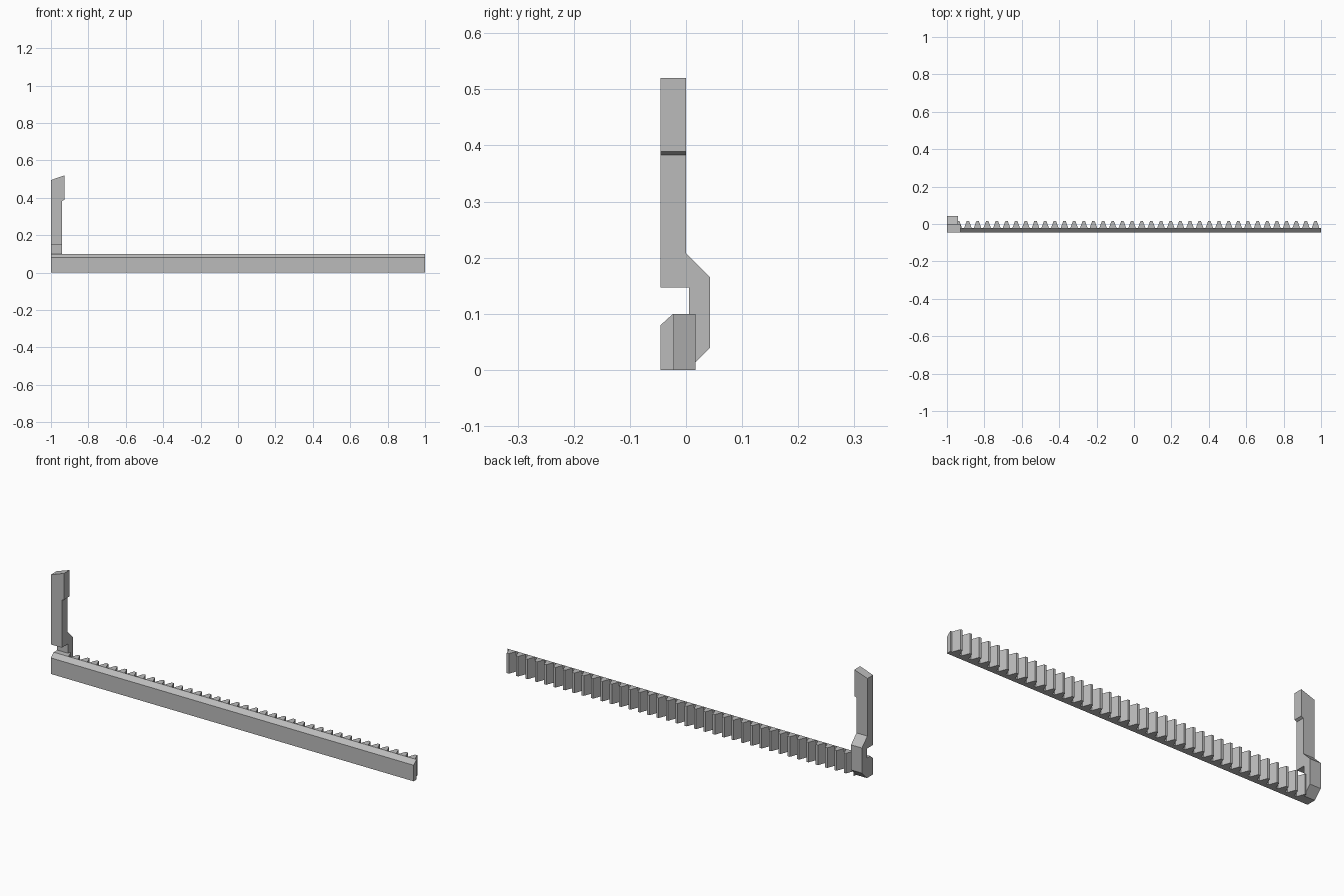
import bpy, bmesh
from mathutils import Vector

default = bpy.data.objects.get("Cube")
if default:
    bpy.data.objects.remove(default, do_unlink=True)

GREY = (0.5, 0.5, 0.5, 1)
mat = bpy.data.materials.new("plain grey")
mat.use_nodes = True
mat.diffuse_color = GREY
mat.node_tree.nodes["Principled BSDF"].inputs["Base Color"].default_value = GREY


def prism(name, outline, place, start, end, cut=None):
    """Extrude a 2D outline; place(a, b, t) maps it into space."""
    bm = bmesh.new()
    face = bm.faces.new([bm.verts.new(place(a, b, start)) for a, b in outline])
    new = bmesh.ops.extrude_face_region(bm, geom=[face])["geom"]
    shift = Vector(place(0, 0, end)) - Vector(place(0, 0, start))
    bmesh.ops.translate(bm, vec=shift,
                        verts=[v for v in new if isinstance(v, bmesh.types.BMVert)])
    if cut:
        geom = bm.verts[:] + bm.edges[:] + bm.faces[:]
        res = bmesh.ops.bisect_plane(bm, geom=geom, plane_co=cut[0],
                                     plane_no=cut[1], clear_outer=True)
        edges = [g for g in res["geom_cut"] if isinstance(g, bmesh.types.BMEdge)]
        bmesh.ops.holes_fill(bm, edges=edges)
    bmesh.ops.recalc_face_normals(bm, faces=bm.faces)
    mesh = bpy.data.meshes.new(name)
    bm.to_mesh(mesh)
    bm.free()
    mesh.materials.append(mat)
    obj = bpy.data.objects.new(name, mesh)
    bpy.context.collection.objects.link(obj)
    return obj


FRONT, ROOT, TIP = -0.045, -0.021, 0.017
LEFT, ARM = -1.0, -0.94
PITCH, TEETH = 0.05163, 36
TOP = 0.1

# Toothed bar: half tooth against the arm, then full teeth, front top edge bevelled
rack = [(ARM, FRONT), (ARM, TIP), (ARM + 0.006, TIP), (ARM + 0.02, ROOT)]
for i in range(TEETH + 1):
    x = -0.888 + i * PITCH
    rack += [(x - 0.02, ROOT), (x - 0.006, TIP), (x + 0.006, TIP), (x + 0.02, ROOT)]
rack += [(1, ROOT), (1, FRONT)]
prism("toothed_bar", rack, lambda x, y, z: (x, y, z), 0, TOP,
      cut=((0, FRONT, 0.08), (0, -0.02, 0.022)))

# Bent arm that joins the bar end and rises behind a notch
arm = [(FRONT, 0), (FRONT, 0.08), (-0.023, TOP), (0.005, TOP), (0.005, 0.147),
       (FRONT, 0.147), (FRONT, 0.383), (0, 0.383), (0, 0.208),
       (0.043, 0.165), (0.043, 0.04), (0.003, 0)]
prism("bent_arm", arm, lambda y, z, x: (x, y, z), LEFT, ARM)

# Thicker head with slanted top and small sloped lip
head = [(LEFT, 0.383), (ARM, 0.383), (-0.928, 0.389), (-0.928, 0.52), (LEFT, 0.495)]
prism("arm_head", head, lambda x, z, y: (x, y, z), FRONT, 0)
